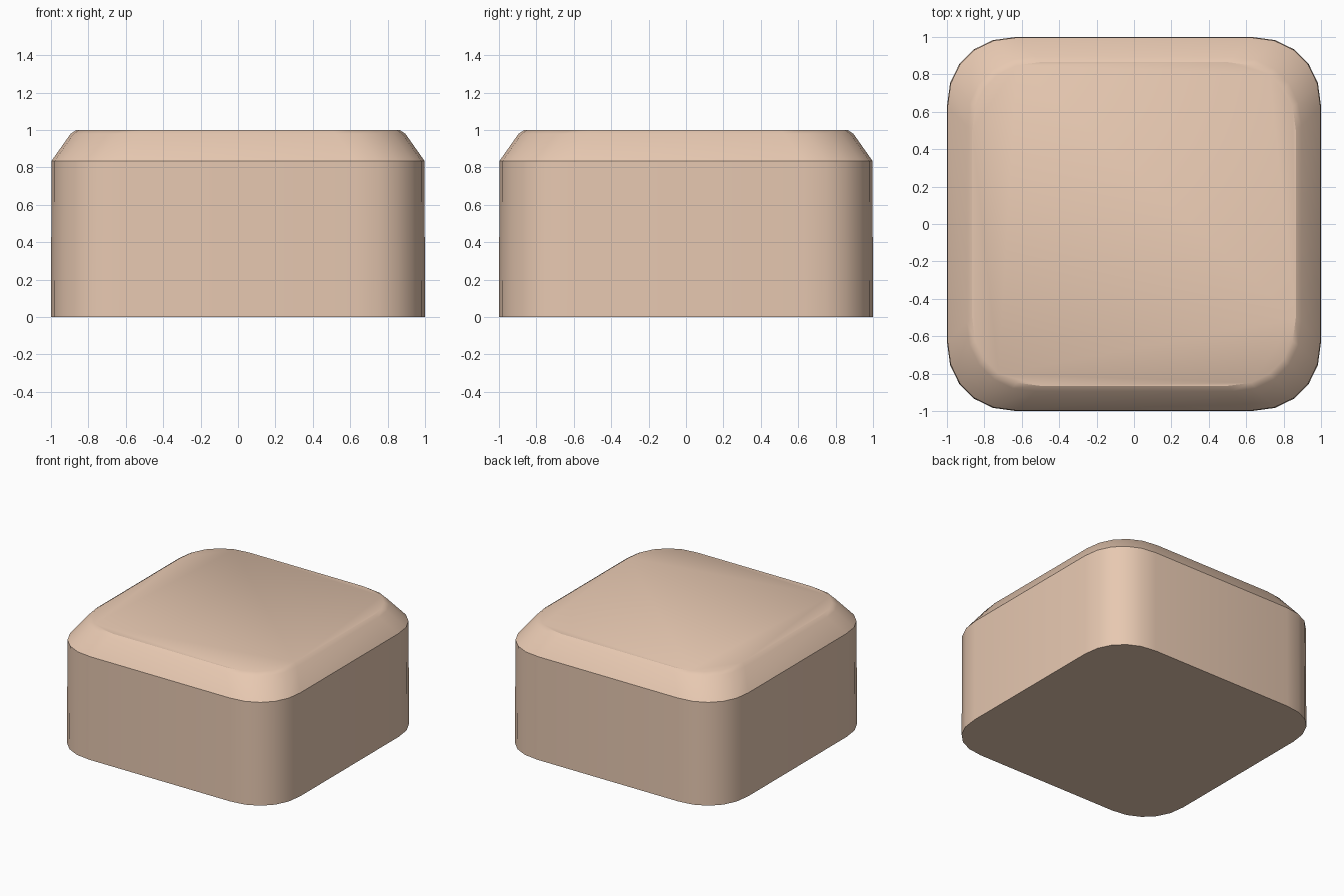
import bpy, bmesh
from math import cos, sin, pi, radians

if "Cube" in bpy.data.objects:
    bpy.data.objects.remove(bpy.data.objects["Cube"])

SEG = 5        # flat segments in each rounded corner
POWER = 2.15   # slightly squarer than a circular corner


def ring(bm, half, radius, z):
    """Rounded-square loop of vertices at height z."""
    verts = []
    for k, (sx, sy) in enumerate([(1, 1), (-1, 1), (-1, -1), (1, -1)]):
        for i in range(SEG + 1):
            a = k * pi / 2 + i * pi / 2 / SEG
            dx = max(abs(cos(a)), 1e-9) ** (2 / POWER)
            dy = max(abs(sin(a)), 1e-9) ** (2 / POWER)
            c = half - radius
            verts.append(bm.verts.new((sx * (c + radius * dx), sy * (c + radius * dy), z)))
    return verts


# Block: upright sides, sloped shoulder, small lip, flat top
profile = [(1.0, 0.37, 0.0), (0.997, 0.37, 0.835), (0.895, 0.37, 0.98), (0.865, 0.36, 1.0)]
bm = bmesh.new()
rings = [ring(bm, *p) for p in profile]
for lo, hi in zip(rings, rings[1:]):
    n = len(lo)
    for i in range(n):
        j = (i + 1) % n
        bm.faces.new((lo[i], lo[j], hi[j], hi[i]))
bm.faces.new(rings[-1])
bm.faces.new(rings[0][::-1])
bmesh.ops.recalc_face_normals(bm, faces=bm.faces)

mesh = bpy.data.meshes.new("rounded_block")
bm.to_mesh(mesh)
bm.free()
block = bpy.data.objects.new("rounded_block", mesh)
bpy.context.collection.objects.link(block)

# Tan finish
tan = bpy.data.materials.new("tan")
tan.diffuse_color = (0.80, 0.58, 0.44, 1)
tan.use_nodes = True
tan.node_tree.nodes["Principled BSDF"].inputs["Base Color"].default_value = tan.diffuse_color
mesh.materials.append(tan)

# Smooth corners, crisp top and bottom edges
bpy.context.view_layer.objects.active = block
block.select_set(True)
bpy.ops.object.shade_smooth_by_angle(angle=radians(30))
